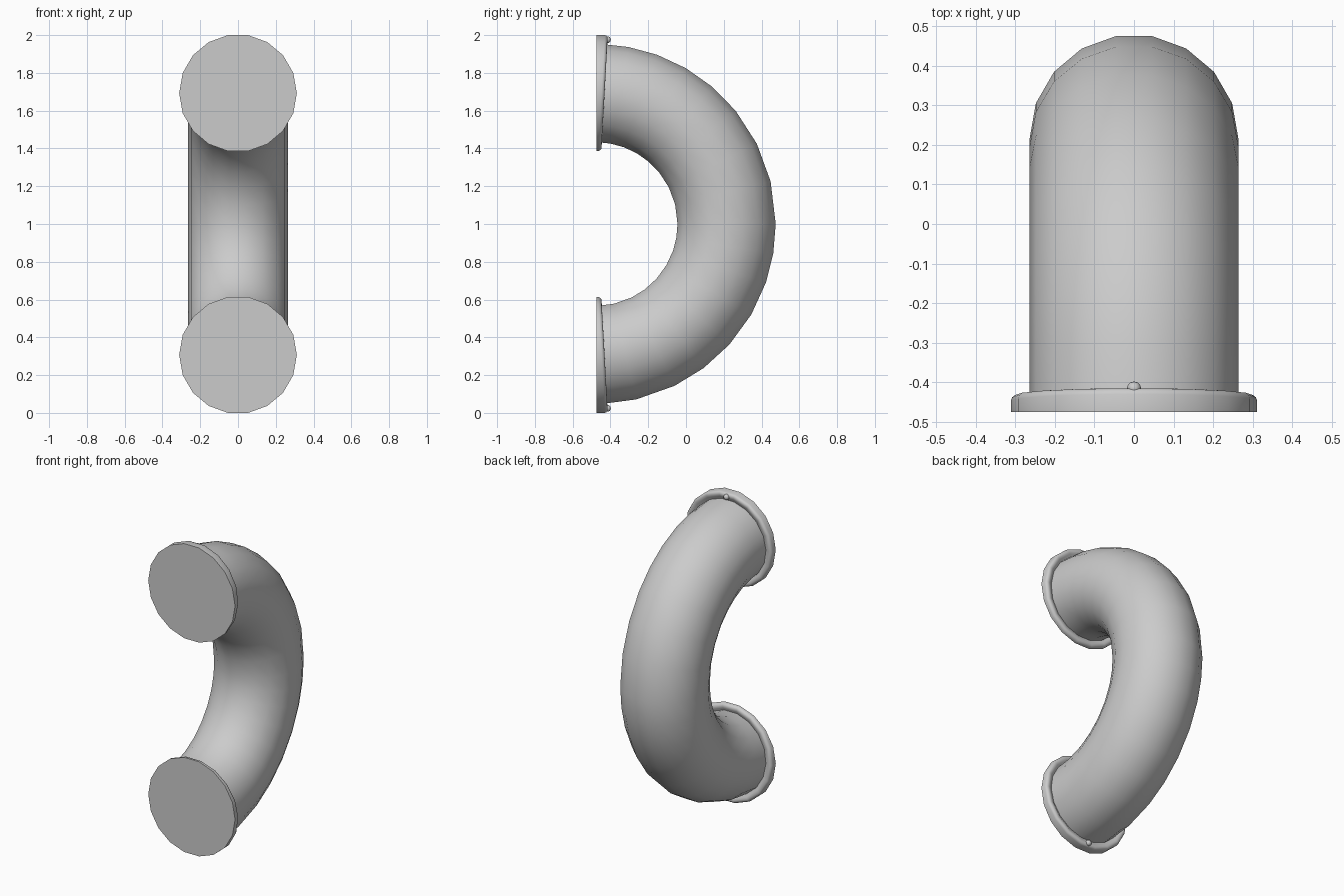
import bpy, bmesh
from math import sin, cos, radians, pi

if "Cube" in bpy.data.objects:
    bpy.data.objects.remove(bpy.data.objects["Cube"])

SIDES = 18
BEND_R = 0.693          # distance from bend centre to tube centreline
TUBE_R = 0.264
BEND_Y = -0.478


def loft(name, rings, start_tip=None):
    """Skin closed rings of equal size, optionally capping both ends."""
    bm = bmesh.new()
    rows = [[bm.verts.new(p) for p in ring] for ring in rings]
    for a, b in zip(rows, rows[1:]):
        for i in range(SIDES):
            j = (i + 1) % SIDES
            bm.faces.new((a[i], a[j], b[j], b[i]))
    bm.faces.new(rows[0])
    bm.faces.new(rows[-1])
    bmesh.ops.recalc_face_normals(bm, faces=bm.faces)
    mesh = bpy.data.meshes.new(name)
    bm.to_mesh(mesh)
    bm.free()
    obj = bpy.data.objects.new(name, mesh)
    bpy.context.collection.objects.link(obj)
    smooth(obj)
    return obj


def smooth(obj):
    bpy.ops.object.select_all(action='DESELECT')
    obj.select_set(True)
    bpy.context.view_layer.objects.active = obj
    bpy.ops.object.shade_smooth_by_angle(angle=radians(40))


STEPS = [2 * pi * i / SIDES for i in range(SIDES)]

# Curved handle tube, slightly uneven ring spacing
bend = [88, 79.5, 70, 60, 49.7, 39, 26.5, 13.7, 0,
        -9.5, -19, -30.2, -42, -53.2, -64, -77, -88]
rings = []
for deg in bend:
    a = radians(deg)
    rings.append([(TUBE_R * cos(t),
                   BEND_Y + (BEND_R + TUBE_R * sin(t)) * cos(a),
                   1 + (BEND_R + TUBE_R * sin(t)) * sin(a)) for t in STEPS])
loft("handle_tube", rings)

# End flanges: flat front, tilted back with a rounded lip: (radius, depth below lip)
lip = [(0.3115, 0.016), (0.308, 0.007), (0.300, 0.001), (0.290, 0.0),
       (0.279, 0.003), (0.268, 0.010), (0.250, 0.014)]
for side, label in ((1, "upper"), (-1, "lower")):
    def ring(r, depth=None):
        pts = []
        for t in STEPS:
            dz = r * sin(t)
            y = -0.475 if depth is None else -0.431 + 0.055 * dz - depth
            pts.append((r * cos(t), y, 1 + side * (BEND_R + dz)))
        return pts
    loft(label + "_flange", [ring(0.3115)] + [ring(r, d) for r, d in lip])

    # Small locating knob on the outer edge of the lip
    bpy.ops.mesh.primitive_uv_sphere_add(
        segments=12, ring_count=8, radius=0.018,
        location=(0, -0.416, 1 + side * 0.976))
    knob = bpy.context.object
    knob.name = label + "_knob"
    smooth(knob)
